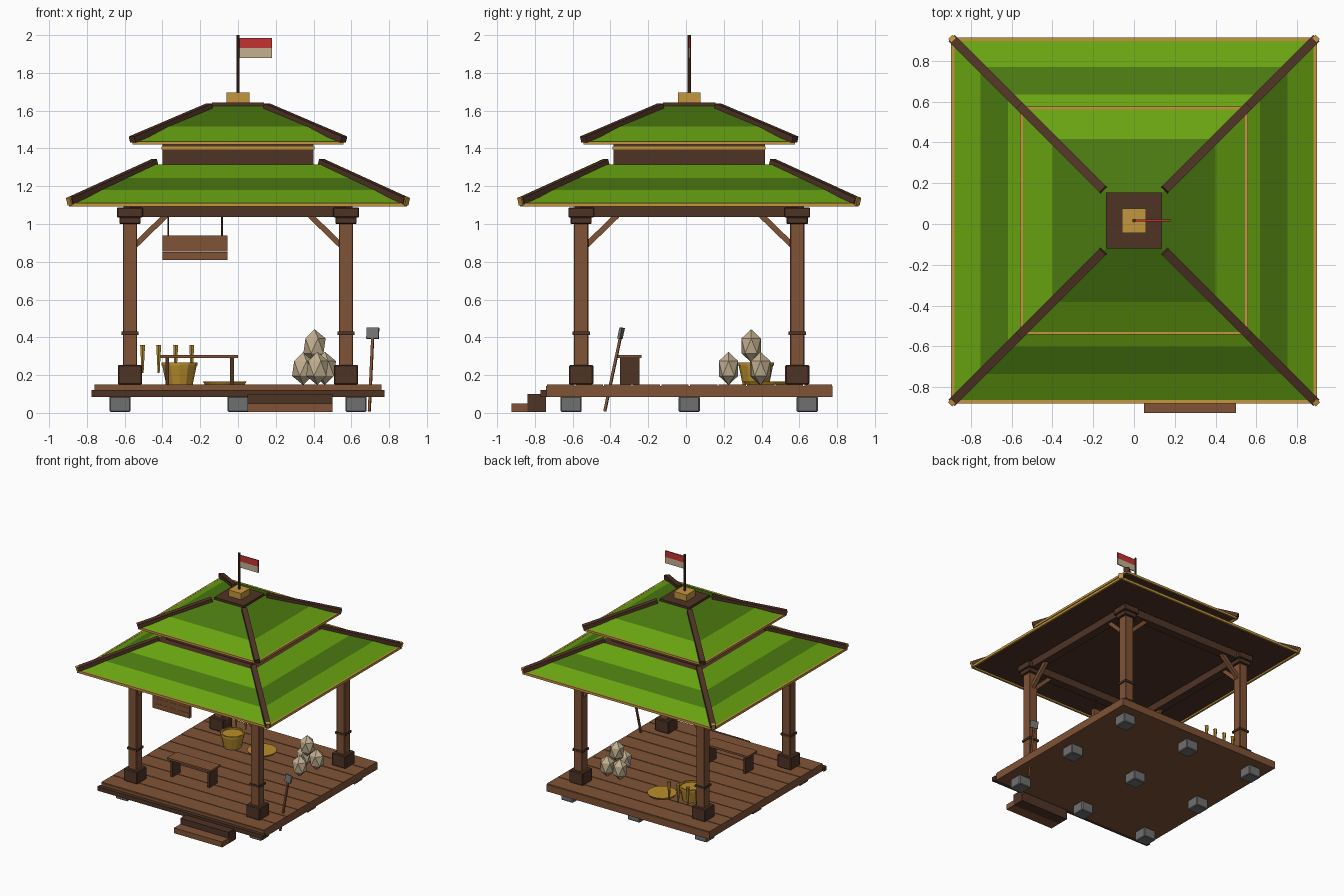
import bpy, bmesh, math
from mathutils import Vector, Matrix

if "Cube" in bpy.data.objects:
    bpy.data.objects.remove(bpy.data.objects["Cube"])

CY = 0.017  # pavilion centre in y


def mat(name, r, g, b):
    m = bpy.data.materials.new(name)
    m.diffuse_color = [((c / 255 + 0.055) / 1.055) ** 2.4 for c in (r, g, b)] + [1]
    m.use_nodes = True
    m.node_tree.nodes["Principled BSDF"].inputs["Base Color"].default_value = m.diffuse_color
    return m


WOOD = mat("warm wood", 128, 83, 54)
DARK = mat("dark wood", 79, 51, 37)
GREEN = mat("light green", 104, 163, 16)
DGREEN = mat("dark green", 74, 120, 16)
GOLD = mat("gold trim", 196, 150, 62)
STRAW = mat("straw", 186, 143, 45)
TAN = mat("pale tan", 194, 176, 144)
GRAY = mat("gray stone", 112, 112, 112)
RED = mat("red cloth", 196, 50, 50)


def finish(name, bm, *mats):
    me = bpy.data.meshes.new(name)
    bmesh.ops.recalc_face_normals(bm, faces=bm.faces)
    bm.to_mesh(me)
    bm.free()
    for m in mats:
        me.materials.append(m)
    ob = bpy.data.objects.new(name, me)
    bpy.context.collection.objects.link(ob)
    return ob


def box(name, x0, x1, y0, y1, z0, z1, m, bevel=0):
    bm = bmesh.new()
    M = Matrix.Translation(((x0 + x1) / 2, (y0 + y1) / 2, (z0 + z1) / 2)) @ \
        Matrix.Diagonal((x1 - x0, y1 - y0, z1 - z0, 1))
    bmesh.ops.create_cube(bm, size=1, matrix=M)
    if bevel:
        bmesh.ops.bevel(bm, geom=bm.edges[:], offset=bevel, segments=1, affect='EDGES')
    return finish(name, bm, m)


def cbox(name, x, y, h, z0, z1, m, bevel=0):
    return box(name, x - h, x + h, y - h, y + h, z0, z1, m, bevel)


def bar(name, a, b, w, h, m):
    # square bar from a to b, w wide and h thick
    a, b = Vector(a), Vector(b)
    d = b - a
    bm = bmesh.new()
    M = Matrix.Translation((a + b) / 2) @ d.to_track_quat('Y', 'Z').to_matrix().to_4x4() @ \
        Matrix.Diagonal((w, d.length, h, 1))
    bmesh.ops.create_cube(bm, size=1, matrix=M)
    return finish(name, bm, m)


def cone(name, x, y, z0, z1, r0, r1, n, m):
    bm = bmesh.new()
    bmesh.ops.create_cone(bm, cap_ends=True, segments=n, radius1=r0, radius2=r1, depth=z1 - z0,
                          matrix=Matrix.Translation((x, y, (z0 + z1) / 2)))
    return finish(name, bm, m)


def roof(name, rings):
    # stacked square rings; bands alternate light and dark green, underside dark wood
    bm = bmesh.new()
    loops = [[bm.verts.new((sx * h, CY + sy * h, z)) for sx, sy in
              ((-1, -1), (1, -1), (1, 1), (-1, 1))] for h, z in rings]
    for k in range(len(loops) - 1):
        for i in range(4):
            j = (i + 1) % 4
            f = bm.faces.new((loops[k][i], loops[k][j], loops[k + 1][j], loops[k + 1][i]))
            f.material_index = k % 2
    for lp in (loops[0], loops[-1]):
        bm.faces.new(lp).material_index = 2
    return finish(name, bm, GREEN, DGREEN, DARK)


def square_frame(name, h, t, z0, z1, m):
    for s in (-1, 1):
        box(name + "_along_x", -h, h, CY + s * h - t, CY + s * h + t, z0, z1, m)
        box(name + "_along_y", s * h - t, s * h + t, CY - h, CY + h, z0, z1, m)


CORNERS = [(sx, sy) for sx in (-1, 1) for sy in (-1, 1)]

# stone footings
for i in (-1, 0, 1):
    for j in (-1, 0, 1):
        cbox("footing_stone", i * 0.625, CY + j * 0.625, 0.056, 0.005, 0.088, GRAY, 0.006)

# deck with planks, front beam and steps
box("deck_slab", -0.76, 0.76, -0.74, 0.775, 0.085, 0.142, WOOD)
N = 10
pw = 1.515 / N
for i in range(N):
    y = -0.74 + i * pw
    box("deck_plank", -0.76, 0.76, y + 0.003, y + pw - 0.003, 0.141, 0.149, WOOD)
box("front_beam", -0.775, 0.775, -0.77, -0.735, 0.085, 0.12, DARK)
box("upper_step", 0.05, 0.50, -0.84, -0.741, 0.005, 0.10, DARK)
box("lower_step", 0.05, 0.50, -0.925, -0.835, 0.005, 0.05, WOOD)

# posts with bases, bands, capitals and braces
P = 0.572
for sx, sy in CORNERS:
    x, y = sx * P, CY + sy * P
    cbox("post", x, y, 0.038, 0.15, 1.08, WOOD, 0.004)
    cbox("post_base", x, y, 0.064, 0.149, 0.254, DARK, 0.006)
    cbox("post_band", x, y, 0.046, 0.413, 0.43, DARK)
    cbox("post_capital_lower", x, y, 0.056, 1.0, 1.037, DARK, 0.004)
    cbox("post_capital_upper", x, y, 0.068, 1.035, 1.087, DARK, 0.004)
    bar("brace_x", (x - sx * 0.02, y, 0.88), (x - sx * 0.19, y, 1.045), 0.03, 0.03, WOOD)
    bar("brace_y", (x, y - sy * 0.02, 0.88), (x, y - sy * 0.19, 1.045), 0.03, 0.03, WOOD)
square_frame("top_beam", P, 0.035, 1.036, 1.098, DARK)

# two roof tiers, trims and neck
roof("lower_roof", [(0.89, 1.105), (0.752, 1.18), (0.618, 1.243), (0.465, 1.315)])
square_frame("lower_eave_trim", 0.888, 0.008, 1.092, 1.112, GOLD)
cbox("roof_neck", 0, CY, 0.40, 1.30, 1.43, DARK)
square_frame("neck_trim", 0.40, 0.005, 1.395, 1.41, GOLD)
roof("upper_roof", [(0.555, 1.432), (0.40, 1.515), (0.135, 1.625)])
square_frame("upper_eave_trim", 0.552, 0.007, 1.42, 1.438, GOLD)
cbox("roof_cap", 0, CY, 0.138, 1.61, 1.642, DARK)
for sx, sy in CORNERS:
    bar("lower_hip", (sx * 0.89, CY + sy * 0.89, 1.122), (sx * 0.44, CY + sy * 0.44, 1.327),
        0.042, 0.034, DARK)
    bar("hip_tip", (sx * 0.896, CY + sy * 0.896, 1.118), (sx * 0.88, CY + sy * 0.88, 1.125),
        0.03, 0.042, GOLD)
    bar("upper_hip", (sx * 0.56, CY + sy * 0.56, 1.447), (sx * 0.15, CY + sy * 0.15, 1.622),
        0.042, 0.034, DARK)

# finial, pole and flag
cbox("finial", 0, CY, 0.06, 1.64, 1.695, GOLD)
cone("flag_pole", 0, CY, 1.69, 2.0, 0.009, 0.009, 8, DARK)
box("flag_upper", 0.008, 0.18, CY - 0.004, CY + 0.004, 1.932, 1.985, RED)
box("flag_lower", 0.008, 0.18, CY - 0.004, CY + 0.004, 1.88, 1.932, TAN)

# hanging sign board
for k in range(3):
    z = 0.81 + k * 0.0435
    box("sign_plank", -0.40, -0.055, -0.57, -0.54, z, z + 0.0425, WOOD)
for x in (-0.37, -0.085):
    cone("sign_rope", x, -0.555, 0.935, 1.04, 0.005, 0.005, 6, DARK)

# bench
box("bench_top", -0.41, 0.0, -0.365, -0.235, 0.29, 0.306, WOOD)
for x in (-0.375, -0.032):
    box("bench_leg", x - 0.01, x + 0.01, -0.35, -0.245, 0.149, 0.291, DARK)

# basket, open at the top
cone("basket", -0.31, 0.37, 0.149, 0.255, 0.07, 0.092, 12, STRAW)
bm = bmesh.new()
rim = [[bm.verts.new((-0.31 + r * math.cos(a * math.pi / 6), 0.37 + r * math.sin(a * math.pi / 6), z))
        for a in range(12)] for r, z in ((0.096, 0.25), (0.096, 0.268), (0.084, 0.268), (0.084, 0.25))]
for k in range(4):
    for i in range(12):
        j = (i + 1) % 12
        n = (k + 1) % 4
        bm.faces.new((rim[k][i], rim[k][j], rim[n][j], rim[n][i]))
finish("basket_rim", bm, STRAW)

# woven tray
cone("tray", -0.07, 0.42, 0.149, 0.165, 0.105, 0.115, 16, STRAW)

# row of tapered straw sticks near the back
for x in (-0.505, -0.42, -0.33, -0.245):
    cone("straw_stick", x, 0.575, 0.21, 0.36, 0.006, 0.015, 6, STRAW)

# pile of sacks
for x, y, z in ((0.345, 0.39, 0.235), (0.46, 0.395, 0.235), (0.42, 0.225, 0.235), (0.405, 0.345, 0.355)):
    bm = bmesh.new()
    bmesh.ops.create_icosphere(bm, subdivisions=1, radius=1, matrix=Matrix.Translation((x, y, z)) @
                               Matrix.Diagonal((0.066, 0.06, 0.088, 1)))
    finish("sack", bm, TAN)

# leaning shovel
bar("shovel_handle", (0.695, -0.43, 0.008), (0.713, -0.347, 0.40), 0.014, 0.014, WOOD)
bar("shovel_blade", (0.712, -0.35, 0.393), (0.715, -0.338, 0.45), 0.066, 0.014, GRAY)
